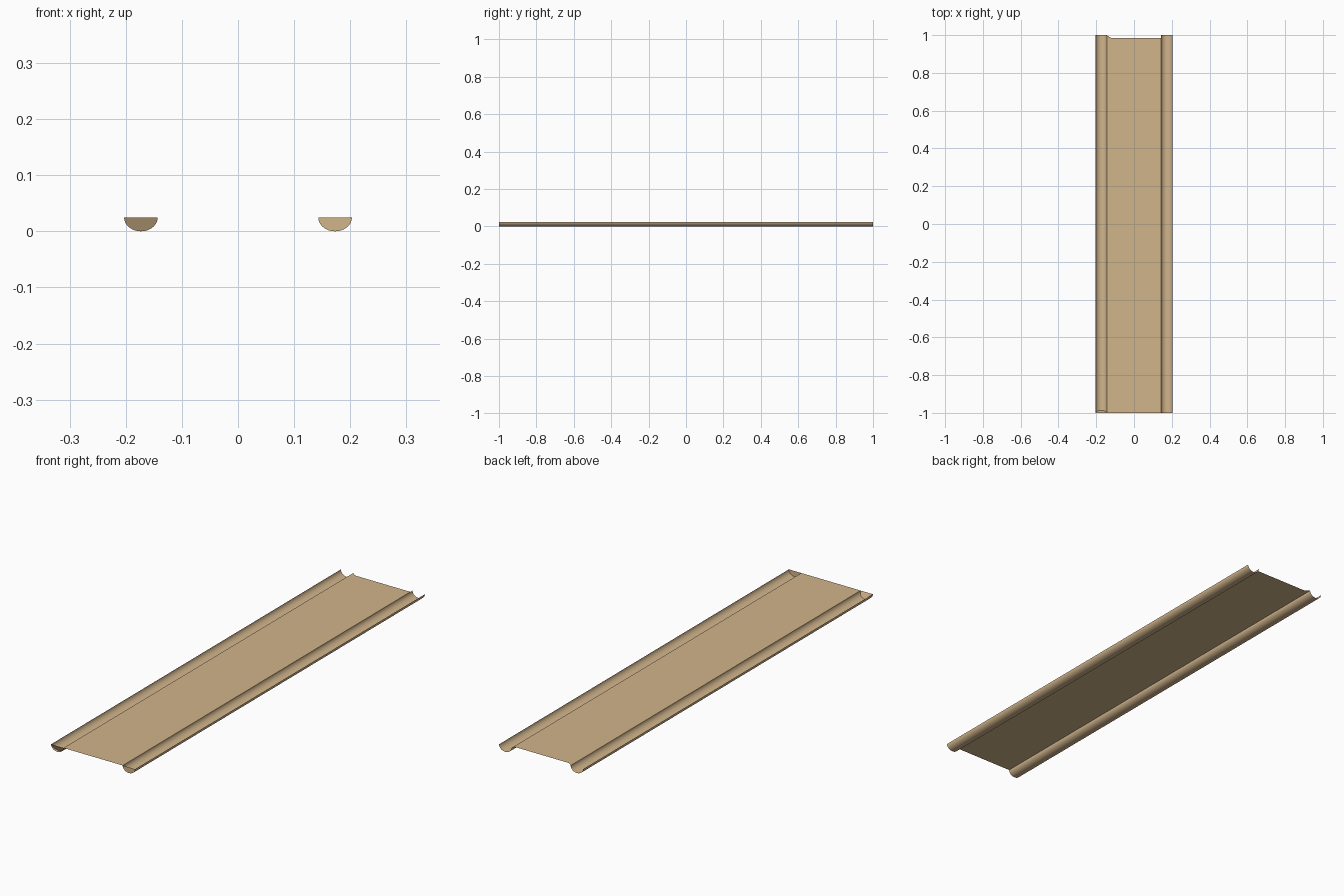
import bpy, bmesh, math

if "Cube" in bpy.data.objects:
    bpy.data.objects.remove(bpy.data.objects["Cube"])

tan = bpy.data.materials.new("tan")
tan.diffuse_color = (0.64, 0.46, 0.26, 1)
tan.use_nodes = True
tan.node_tree.nodes["Principled BSDF"].inputs["Base Color"].default_value = tan.diffuse_color

RIM, RX, CX = 0.025, 0.03, 0.173   # rim height, half width and centre of a gutter
SEG = 24


def make(name, faces, smooth=False):
    """Object from a list of faces, each a list of points."""
    bm = bmesh.new()
    for pts in faces:
        bm.faces.new([bm.verts.new(p) for p in pts])
    bmesh.ops.remove_doubles(bm, verts=bm.verts, dist=1e-5)
    me = bpy.data.meshes.new(name)
    bm.to_mesh(me)
    bm.free()
    me.materials.append(tan)
    if smooth:
        me.shade_smooth()
    ob = bpy.data.objects.new(name, me)
    bpy.context.collection.objects.link(ob)
    return ob


def arc(cx, y, lean=0.0):
    """Half-ellipse below the rim; lean pushes its bottom inward along y."""
    pts = []
    for i in range(SEG + 1):
        a = math.pi * i / SEG
        s = math.sin(a)
        pts.append((cx - RX * math.cos(a), y + lean * s, RIM - RIM * s))
    return pts


# flat sheet between the gutters, set back slightly at the rear edge
x = CX - RX
make("floor_sheet", [[(-x, -1, RIM), (x, -1, RIM), (x, 0.985, RIM),
                      (-0.12, 0.985, RIM), (-0.133, 0.991, RIM), (-x, 1, RIM)]])

# two half-round gutters, closed at the front and open at the back
for side, sign, lean in (("left", -1, 0.013), ("right", 1, 0.0)):
    f, b = arc(sign * CX, -1), arc(sign * CX, 1)
    make(side + "_gutter",
         [[f[i], b[i], b[i + 1], f[i + 1]] for i in range(SEG)], True)
    make(side + "_end_cap", [arc(sign * CX, -1, lean)])
